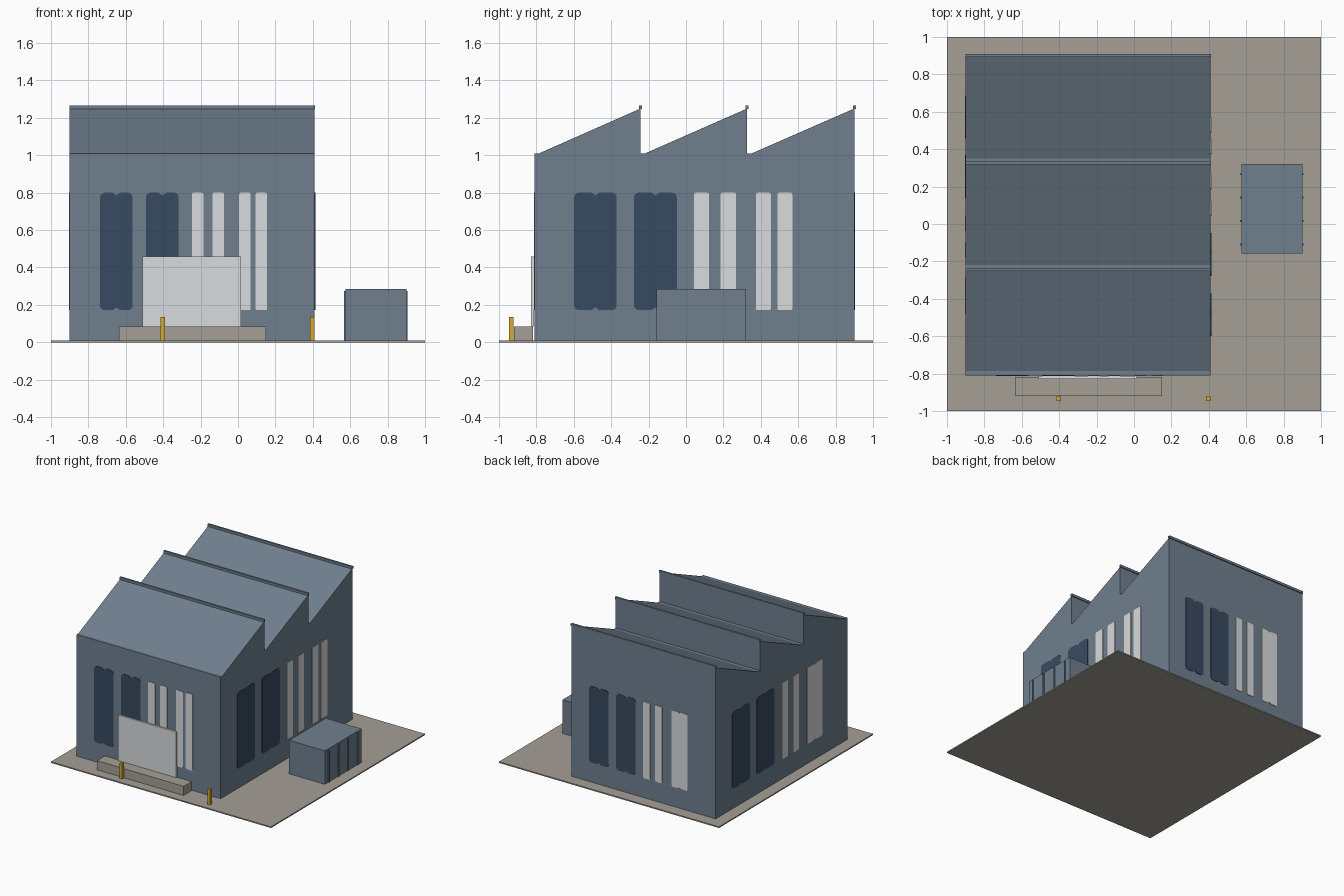
import bpy, bmesh, math
from mathutils import Vector

if "Cube" in bpy.data.objects:
    bpy.data.objects.remove(bpy.data.objects["Cube"])


def material(name, rgb):
    lin = [(c / 255 / 12.92) if c < 11 else ((c / 255 + 0.055) / 1.055) ** 2.4 for c in rgb]
    m = bpy.data.materials.new(name)
    m.diffuse_color = (*lin, 1)
    m.use_nodes = True
    m.node_tree.nodes["Principled BSDF"].inputs["Base Color"].default_value = m.diffuse_color
    return m


SLATE = material("slate_cladding", (112, 128, 143))
CONCRETE = material("concrete", (165, 160, 150))
NAVY = material("navy_glass", (56, 74, 97))
PALE = material("pale_grey", (218, 219, 220))
YELLOW = material("safety_yellow", (216, 170, 42))


def prism(name, pts, depth, mat):
    """Extrude a closed 3D outline along the depth vector."""
    bm = bmesh.new()
    face = bm.faces.new([bm.verts.new(p) for p in pts])
    new = bmesh.ops.extrude_face_region(bm, geom=[face])["geom"]
    bmesh.ops.translate(bm, vec=depth, verts=[g for g in new if isinstance(g, bmesh.types.BMVert)])
    bmesh.ops.recalc_face_normals(bm, faces=bm.faces)
    me = bpy.data.meshes.new(name)
    bm.to_mesh(me)
    bm.free()
    me.materials.append(mat)
    ob = bpy.data.objects.new(name, me)
    bpy.context.collection.objects.link(ob)
    return ob


def box(name, x, y, z, mat):
    pts = [(x[0], y[0], z[0]), (x[1], y[0], z[0]), (x[1], y[1], z[0]), (x[0], y[1], z[0])]
    return prism(name, pts, Vector((0, 0, z[1] - z[0])), mat)


# Yard slab
box("yard_slab", (-1, 1), (-1, 1), (0, 0.01), CONCRETE)

# Factory hall with sawtooth roof, extruded along x
X0, X1, Y0, Y1 = -0.9, 0.41, -0.81, 0.90
EAVE, PEAK, BAY = 1.01, 1.25, 0.57
profile = [(Y0, 0.01), (Y0, EAVE)]
ridges = [Y0 + BAY * (i + 1) - 0.003 * (i < 2) for i in range(3)]
start = Y0
for i, r in enumerate(ridges):
    profile += [(start + 0.024, EAVE), (r, PEAK)]
    if i < 2:
        profile.append((r, EAVE))
    start = r
profile.append((Y1, 0.01))
prism("factory_hall", [(X0, y, z) for y, z in profile], Vector((X1 - X0, 0, 0)), SLATE)
for i, r in enumerate(ridges):
    box(f"ridge_cap_{i}", (X0 - 0.002, X1 + 0.002), (r - 0.008, r + 0.008), (PEAK - 0.003, PEAK + 0.017), SLATE)


def pane(name, origin, u, a, b, radius, notch, mat):
    """Thin rounded window plate from a to b along u, optionally notched mid top and bottom."""
    z0, z1 = 0.172, 0.80
    out, mid = [], (a + b) / 2
    for cx, cz, ang in ((b - radius, z0 + radius, 270), (b - radius, z1 - radius, 0),
                        (a + radius, z1 - radius, 90), (a + radius, z0 + radius, 180)):
        for k in range(5):
            t = math.radians(ang + k * 22.5)
            out.append((cx + radius * math.cos(t), cz + radius * math.sin(t)))
        if notch and ang == 0:
            out += [(mid + 0.02, z1), (mid, z1 - notch), (mid - 0.02, z1)]
    if notch:
        out += [(mid - 0.02, z0), (mid, z0 + notch), (mid + 0.02, z0)]
    n = u.cross(Vector((0, 0, 1)))
    prism(name, [origin + u * s + Vector((0, 0, z)) - n * 0.002 for s, z in out], n * 0.006, mat)


# Windows: same layout on each wall, given as fractions of the wall length
walls = {
    "front": (Vector((X0, Y0, 0)), Vector((1, 0, 0)), X1 - X0, False),
    "right": (Vector((X1, Y0, 0)), Vector((0, 1, 0)), Y1 - Y0, False),
    "back": (Vector((X1, Y1, 0)), Vector((-1, 0, 0)), X1 - X0, True),
    "left": (Vector((X0, Y1, 0)), Vector((0, -1, 0)), Y1 - Y0, True),
}
for wall, (o, u, length, joined) in walls.items():
    for j, (a, b) in enumerate(((0.124, 0.257), (0.311, 0.445))):
        pane(f"{wall}_dark_window_{j}", o, u, a * length, b * length, 0.025, 0.015, NAVY)
    pale = [(0.499, 0.546), (0.582, 0.63)]
    pale += [(0.694, 0.806)] if joined else [(0.692, 0.739), (0.759, 0.806)]
    for j, (a, b) in enumerate(pale):
        pane(f"{wall}_pale_window_{j}", o, u, a * length, b * length, 0.01,
             0.012 if b - a > 0.1 else 0, PALE)

# Loading door and dock
box("loading_door", (-0.51, 0.017), (-0.828, -0.812), (0.085, 0.46), PALE)
box("loading_dock", (-0.637, 0.151), (-0.92, -0.817), (0.008, 0.085), CONCRETE)

# Bollards
for i, x in enumerate((-0.402, 0.396)):
    box(f"bollard_{i}", (x - 0.012, x + 0.012), (-0.947, -0.923), (0.008, 0.135), YELLOW)

# Storage container with ribs on both long sides
box("container", (0.575, 0.90), (-0.157, 0.32), (0.008, 0.285), SLATE)
for i in range(4):
    y = -0.109 + i * 0.125
    for side, x in (("left", 0.573), ("right", 0.902)):
        box(f"container_rib_{side}_{i}", (x - 0.005, x + 0.005), (y - 0.005, y + 0.005), (0.008, 0.274), SLATE)
